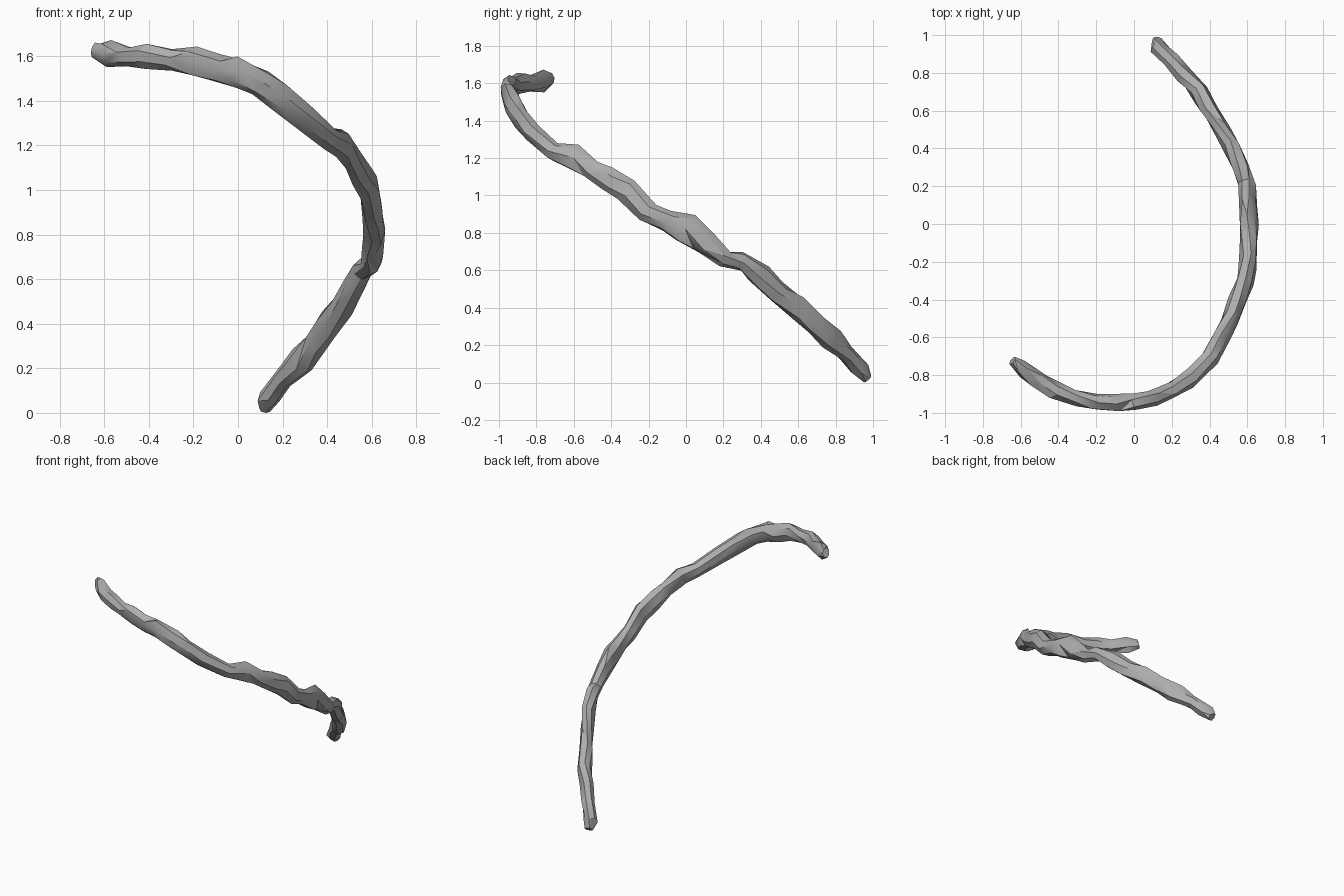
import bpy, bmesh, math, random
from mathutils import Vector

if "Cube" in bpy.data.objects:
    bpy.data.objects.remove(bpy.data.objects["Cube"])

random.seed(7)

# Centre line of the rocky ridge: x, y, z and half height of the section
PATH = [
    (0.125, 0.975, 0.03, 0.030), (0.14, 0.93, 0.08, 0.050), (0.21, 0.86, 0.17, 0.048),
    (0.28, 0.78, 0.24, 0.070), (0.35, 0.70, 0.325, 0.060), (0.41, 0.60, 0.41, 0.062),
    (0.47, 0.50, 0.49, 0.062), (0.53, 0.40, 0.59, 0.068), (0.57, 0.30, 0.655, 0.048),
    (0.60, 0.20, 0.68, 0.050), (0.61, 0.10, 0.765, 0.075), (0.615, 0.0, 0.835, 0.085),
    (0.617, -0.1, 0.88, 0.058), (0.61, -0.2, 0.925, 0.062), (0.59, -0.3, 1.03, 0.072),
    (0.555, -0.4, 1.085, 0.066), (0.52, -0.5, 1.15, 0.058), (0.47, -0.6, 1.22, 0.070),
    (0.41, -0.7, 1.25, 0.050), (0.30, -0.81, 1.34, 0.054), (0.2, -0.875, 1.425, 0.060),
    (0.1, -0.92, 1.49, 0.066), (0.0, -0.94, 1.54, 0.070), (-0.1, -0.945, 1.56, 0.058),
    (-0.2, -0.935, 1.592, 0.066), (-0.3, -0.92, 1.60, 0.050), (-0.4, -0.885, 1.615, 0.056),
    (-0.5, -0.82, 1.61, 0.046), (-0.58, -0.765, 1.62, 0.058), (-0.64, -0.72, 1.64, 0.036),
]
SIDES = 7

stone = bpy.data.materials.new("grey_stone")
stone.diffuse_color = (0.42, 0.42, 0.42, 1)
stone.use_nodes = True
stone.node_tree.nodes["Principled BSDF"].inputs["Base Color"].default_value = stone.diffuse_color

# Loft uneven rings along the path
bm = bmesh.new()
rings = []
pts = [Vector(p[:3]) for p in PATH]
for i, p in enumerate(PATH):
    tangent = (pts[min(i + 1, len(pts) - 1)] - pts[max(i - 1, 0)]).normalized()
    side = tangent.cross(Vector((0, 0, 1))).normalized()
    up = side.cross(tangent).normalized()
    end = i in (0, len(PATH) - 1)
    half_width = 0.028 if end else 0.047
    half_height = p[3] * 1.02
    turn = random.uniform(0, math.tau / SIDES)
    ring = []
    for k in range(SIDES):
        a = turn + math.tau * k / SIDES
        r = random.uniform(0.85, 1.15)
        slide = 0 if end else random.uniform(-0.025, 0.025)
        ring.append(bm.verts.new(pts[i] + side * math.cos(a) * half_width * r
                                 + up * math.sin(a) * half_height * r + tangent * slide))
    rings.append(ring)
for a, b in zip(rings, rings[1:]):
    for k in range(SIDES):
        n = (k + 1) % SIDES
        bm.faces.new((a[k], a[n], b[n], b[k]))
bm.faces.new(rings[0])
bm.faces.new(rings[-1])

# Split into chiselled facets
bmesh.ops.triangulate(bm, faces=bm.faces[:], quad_method='SHORT_EDGE')
bmesh.ops.recalc_face_normals(bm, faces=bm.faces[:])

# Rest on the ground and centre
for axis in range(3):
    lo = min(v.co[axis] for v in bm.verts)
    hi = max(v.co[axis] for v in bm.verts)
    shift = -lo if axis == 2 else -(lo + hi) / 2
    for v in bm.verts:
        v.co[axis] += shift

mesh = bpy.data.meshes.new("rock_ridge")
bm.to_mesh(mesh)
bm.free()
mesh.materials.append(stone)
ridge = bpy.data.objects.new("rock_ridge", mesh)
bpy.context.collection.objects.link(ridge)
bpy.context.view_layer.objects.active = ridge
ridge.select_set(True)
bpy.ops.object.shade_smooth_by_angle(angle=math.radians(30))
